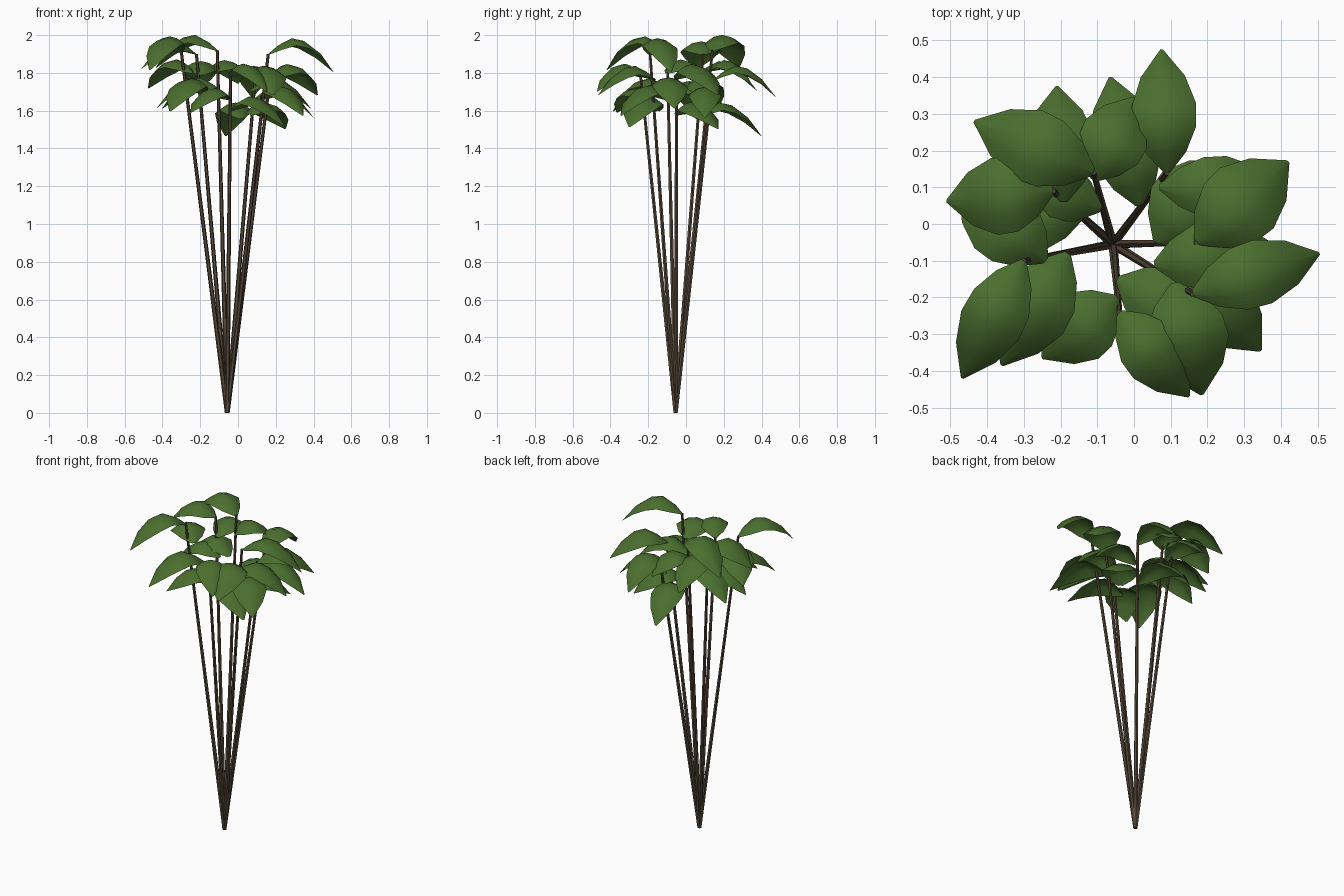
import bpy, bmesh, math
from mathutils import Vector

if "Cube" in bpy.data.objects:
    bpy.data.objects.remove(bpy.data.objects["Cube"])

def material(name, rgb):
    m = bpy.data.materials.new(name)
    m.diffuse_color = (*rgb, 1)
    m.use_nodes = True
    m.node_tree.nodes["Principled BSDF"].inputs["Base Color"].default_value = m.diffuse_color
    return m

GREEN = material("leaf green", (0.069, 0.157, 0.028))
BROWN = material("stem brown", (0.092, 0.065, 0.040))
ROOT = Vector((-0.057, -0.055, 0))

def finish(bm, name, mat, angle):
    me = bpy.data.meshes.new(name)
    bm.to_mesh(me)
    bm.free()
    me.materials.append(mat)
    ob = bpy.data.objects.new(name, me)
    bpy.context.collection.objects.link(ob)
    bpy.context.view_layer.objects.active = ob
    ob.select_set(True)
    bpy.ops.object.shade_smooth_by_angle(angle=math.radians(angle))
    ob.select_set(False)
    return ob

# Tapered straight stem from the shared root to its top
def stem(name, top):
    bm = bmesh.new()
    d = (top - ROOT).normalized()
    u = d.cross(Vector((0, 1, 0))).normalized()
    v = d.cross(u)
    rings = []
    for c, r in ((ROOT, 0.013), (top, 0.008)):
        ring = []
        for i in range(6):
            a = i * math.tau / 6
            p = c + (u * math.cos(a) + v * math.sin(a)) * r
            p.z = max(p.z, 0)
            ring.append(bm.verts.new(p))
        rings.append(ring)
    for i in range(6):
        j = (i + 1) % 6
        bm.faces.new((rings[0][i], rings[0][j], rings[1][j], rings[1][i]))
    bm.faces.new(rings[0])
    bm.faces.new(rings[1])
    bmesh.ops.recalc_face_normals(bm, faces=bm.faces)
    finish(bm, name, BROWN, 50)

# Leaf sections: distance along, height (fractions of length), share of width
SECTIONS = [(0, 0, 0.05), (0.16, 0.13, 0.31), (0.36, 0.23, 0.48),
            (0.55, 0.19, 0.50), (0.78, 0.02, 0.345), (1, -0.26, 0.02)]

# Arched, drooping leaf from a base point to a tip seen from above
def leaf(name, base, tip, z, width):
    bm = bmesh.new()
    b = Vector((*base, z))
    d = Vector((tip[0] - base[0], tip[1] - base[1], 0))
    L = d.length
    d.normalize()
    side = Vector((-d.y, d.x, 0))
    rows = []
    for s, h, w in SECTIONS:
        row = []
        for k in (1, 0.5, 0, -0.5, -1):
            p = b + d * s * L + side * k * w * width
            p.z += h * L - 0.45 * w * width * k * k
            row.append(bm.verts.new(p))
        rows.append(row)
    for r0, r1 in zip(rows, rows[1:]):
        for i in range(4):
            bm.faces.new((r0[i], r0[i + 1], r1[i + 1], r1[i]))
    finish(bm, name, GREEN, 60)

# Each stalk: stem top, then leaves (base xy, tip xy, drop below top, width)
STALKS = [
    ((-0.11, 0.14, 1.92), [(-0.11, 0.14, -0.435, 0.28, 0, 0.20),
                           (-0.11, 0.12, 0.0, 0.345, 0.11, 0.185),
                           (-0.09, 0.04, -0.40, 0.17, 0.22, 0.19)]),
    ((-0.22, 0.09, 1.90), [(-0.22, 0.09, -0.51, 0.062, 0, 0.21),
                           (-0.19, 0.06, -0.21, 0.375, 0.11, 0.19),
                           (-0.14, 0.02, -0.43, 0.01, 0.21, 0.18)]),
    ((-0.30, -0.10, 1.91), [(-0.30, -0.10, -0.468, -0.42, 0, 0.175),
                            (-0.24, -0.10, -0.475, 0.10, 0.11, 0.20),
                            (-0.18, -0.08, -0.36, -0.385, 0.22, 0.20)]),
    ((-0.04, -0.24, 1.78), [(-0.04, -0.24, 0.15, -0.47, 0, 0.17),
                            (-0.045, -0.20, -0.25, -0.365, 0.12, 0.195),
                            (-0.045, -0.15, 0.25, -0.30, 0.18, 0.20)]),
    ((0.16, -0.19, 1.90), [(0.16, -0.19, 0.505, -0.08, 0, 0.18),
                           (0.11, -0.16, 0.185, -0.465, 0.135, 0.22),
                           (0.055, -0.11, 0.385, -0.06, 0.20, 0.19)]),
    ((0.17, -0.05, 1.77), [(0.17, -0.05, 0.42, 0.17, 0, 0.22),
                           (0.125, -0.10, 0.345, -0.345, 0.11, 0.20),
                           (0.06, -0.05, 0.25, 0.17, 0.19, 0.225)]),
    ((0.09, 0.14, 1.76), [(0.09, 0.14, 0.075, 0.475, 0, 0.175),
                          (0.07, 0.10, 0.40, 0.10, 0.11, 0.17),
                          (0.015, 0.05, -0.065, 0.40, 0.20, 0.19)]),
]
for n, (top, leaves) in enumerate(STALKS, 1):
    stem(f"stem_{n}", Vector(top))
    for i, (bx, by, tx, ty, drop, width) in enumerate(leaves, 1):
        leaf(f"leaf_{n}_{i}", (bx, by), (tx, ty), top[2] - drop, width)
